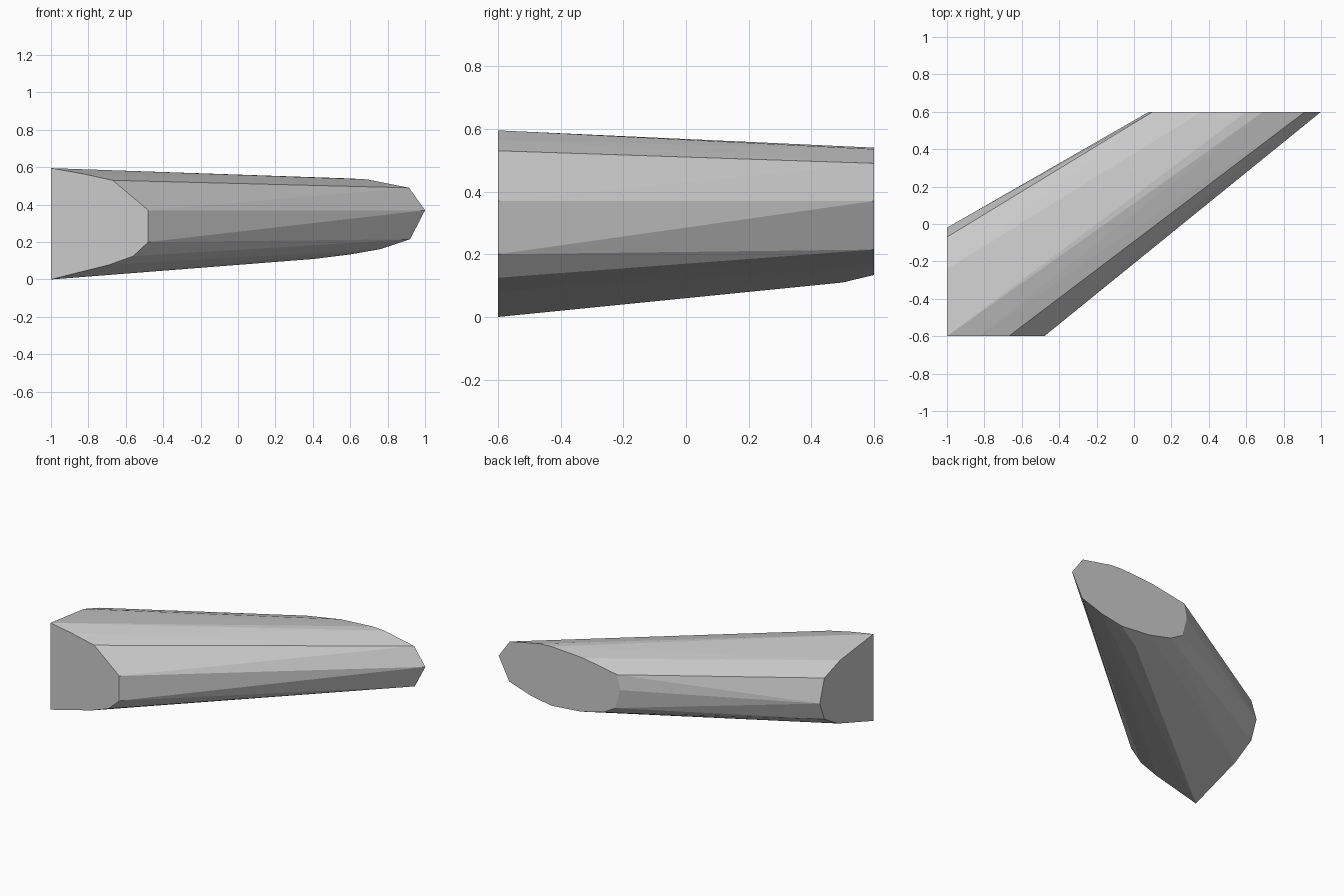
import bpy
import bmesh
import math

cube = bpy.data.objects.get("Cube")
if cube:
    bpy.data.objects.remove(cube, do_unlink=True)

# Single stone grey
grey = bpy.data.materials.new("light_grey")
grey.use_nodes = True
colour = (0.6, 0.6, 0.6, 1.0)
grey.diffuse_color = colour
grey.node_tree.nodes["Principled BSDF"].inputs["Base Color"].default_value = colour

# Outline of the front cut, as (x, z)
front_cut = [(-1, 0), (-0.69, 0.078), (-0.56, 0.125), (-0.48, 0.2),
             (-0.48, 0.37), (-0.67, 0.53), (-0.83, 0.565), (-1, 0.595)]
# Outline of the side cut, as (y, z)
side_cut = [(-0.24, 0.553), (-0.07, 0.496), (-0.02, 0.34),
            (-0.07, 0.214), (-0.22, 0.127)]
# Outline of the back cut, as (x, z)
back_cut = [(1, 0.37), (0.915, 0.49), (0.69, 0.535), (0.6, 0.54), (0.36, 0.525),
            (0.1, 0.48), (0.08, 0.38), (0.115, 0.248), (0.21, 0.194),
            (0.38, 0.153), (0.6, 0.134), (0.76, 0.162), (0.92, 0.215)]

points = [(x, -0.6, z) for x, z in front_cut]
points += [(-1, y, z) for y, z in side_cut]
points += [(x, 0.6, z) for x, z in back_cut]
points.append((0.41, 0.5, 0.11))  # low point of the belly

# Faceted shaft stretched between the three cuts
bm = bmesh.new()
for p in points:
    bm.verts.new(p)
bmesh.ops.convex_hull(bm, input=bm.verts)
loose = [v for v in bm.verts if not v.link_faces]
bmesh.ops.delete(bm, geom=loose, context='VERTS')
bmesh.ops.dissolve_limit(bm, angle_limit=math.radians(0.5),
                         verts=bm.verts, edges=bm.edges)
bmesh.ops.recalc_face_normals(bm, faces=bm.faces)

mesh = bpy.data.meshes.new("angled_shaft")
bm.to_mesh(mesh)
bm.free()
mesh.materials.append(grey)
shaft = bpy.data.objects.new("angled_shaft", mesh)
bpy.context.collection.objects.link(shaft)
